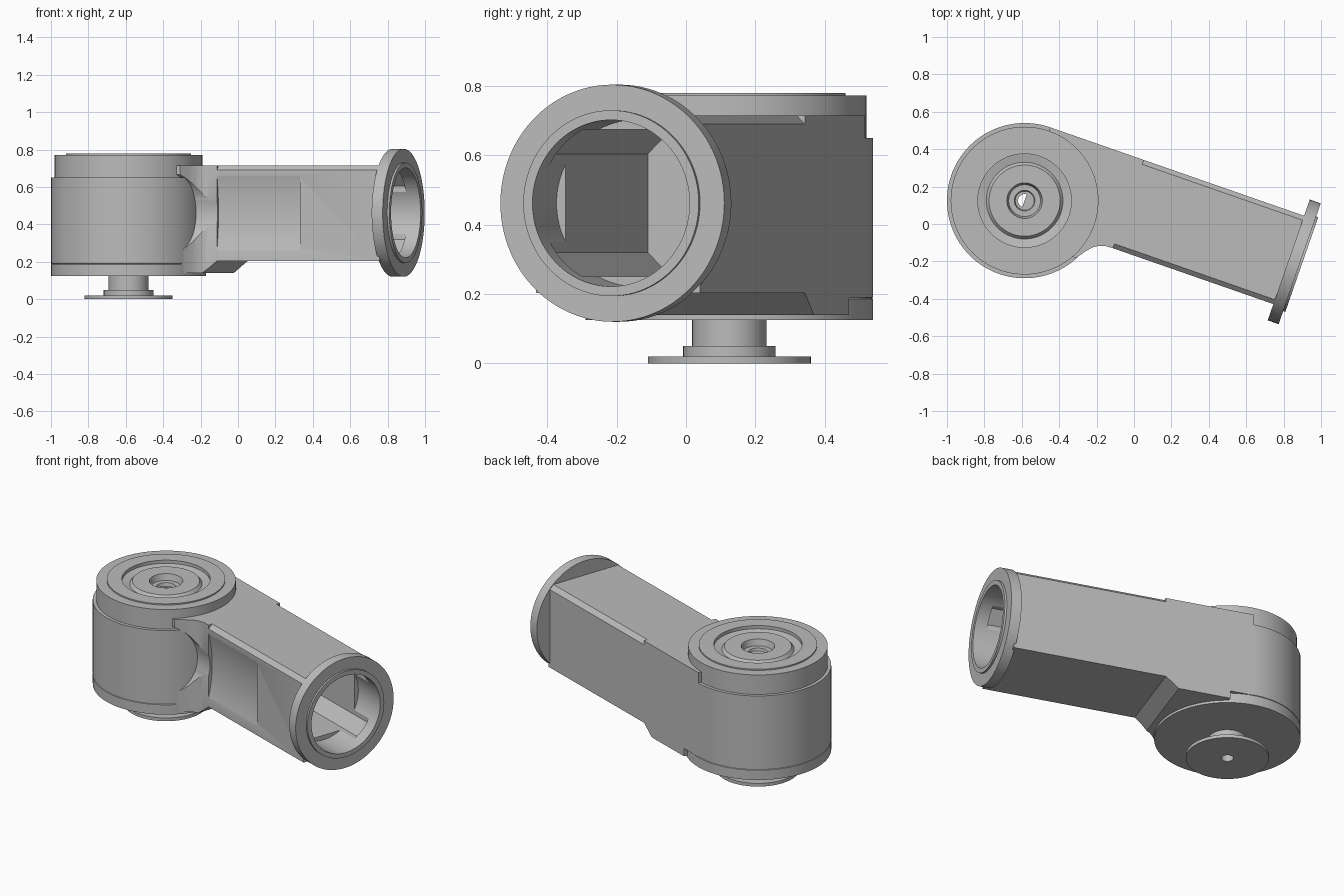
import bpy, bmesh, math
from mathutils import Matrix, Vector

if "Cube" in bpy.data.objects:
    bpy.data.objects.remove(bpy.data.objects["Cube"])

grey = bpy.data.materials.new("light grey")
grey.diffuse_color = (0.5, 0.5, 0.5, 1)
grey.use_nodes = True
grey.node_tree.nodes["Principled BSDF"].inputs["Base Color"].default_value = grey.diffuse_color

HUB = Matrix.Translation((-0.585, 0.125, 0))
ARM = HUB @ Matrix.Rotation(math.radians(-19.2), 4, 'Z')   # local x runs along the arm
AXIS_V, AXIS_Z = 0.165, 0.462                              # arm centre line
TUBE = ARM @ Matrix.Translation((0, AXIS_V, AXIS_Z)) @ Matrix.Rotation(math.pi / 2, 4, 'Y')


def make(name, bm, matrix):
    bmesh.ops.recalc_face_normals(bm, faces=bm.faces)
    bm.transform(matrix)
    me = bpy.data.meshes.new(name)
    bm.to_mesh(me)
    bm.free()
    me.materials.append(grey)
    ob = bpy.data.objects.new(name, me)
    bpy.context.collection.objects.link(ob)
    return ob


def prism(name, points, offset, matrix=ARM):
    """Extrude a flat outline of 3D points by an offset."""
    bm = bmesh.new()
    face = bm.faces.new([bm.verts.new(p) for p in points])
    ext = bmesh.ops.extrude_face_region(bm, geom=[face])
    bmesh.ops.translate(bm, vec=Vector(offset),
                        verts=[v for v in ext["geom"] if isinstance(v, bmesh.types.BMVert)])
    return make(name, bm, matrix)


def lathe(name, profile, matrix, n=96):
    """Revolve a closed (radius, height) loop about local z."""
    bm = bmesh.new()
    rings = []
    for r, z in profile:
        if r == 0:
            rings.append([bm.verts.new((0, 0, z))] * n)
        else:
            rings.append([bm.verts.new((r * math.cos(2 * math.pi * i / n),
                                        r * math.sin(2 * math.pi * i / n), z)) for i in range(n)])
    for a, b in zip(rings, rings[1:] + rings[:1]):
        for i in range(n):
            j = (i + 1) % n
            quad = list(dict.fromkeys((a[i], a[j], b[j], b[i])))
            if len(quad) > 2:
                bm.faces.new(quad)
    return make(name, bm, matrix)


def cylinder(name, r, v, z, u0, u1, n=96):
    """Solid cylinder parallel to the arm."""
    m = ARM @ Matrix.Translation((0, v, z)) @ Matrix.Rotation(math.pi / 2, 4, 'Y')
    return lathe(name, [(0, u0), (r, u0), (r, u1), (0, u1)], m, n)


def cut(ob, *cutters):
    for c in cutters:
        mod = ob.modifiers.new("cut", 'BOOLEAN')
        mod.operation, mod.solver, mod.object = 'DIFFERENCE', 'EXACT', c
    bpy.context.view_layer.update()
    ev = ob.evaluated_get(bpy.context.evaluated_depsgraph_get())
    me = bpy.data.meshes.new_from_object(ev)
    ob.modifiers.clear()
    ob.data = me
    for c in cutters:
        bpy.data.objects.remove(c)


# Hub: barrel, cap, dished top, bottom shaft and mounting disc
hub = lathe("hub", [
    (0.035, 0), (0.235, 0), (0.235, 0.02), (0.133, 0.02), (0.133, 0.05), (0.107, 0.05),
    (0.107, 0.125), (0.415, 0.125), (0.415, 0.186), (0.411, 0.188), (0.415, 0.19),
    (0.415, 0.65), (0.395, 0.65), (0.395, 0.772), (0.335, 0.772), (0.335, 0.78),
    (0.25, 0.78), (0.25, 0.76), (0.205, 0.75), (0.19, 0.768), (0.095, 0.768),
    (0.085, 0.73), (0.055, 0.73), (0.05, 0.71), (0.035, 0.71)], HUB)

# Neck: tangent web with a fillet on the front side
outline = [(0, 0.415), (0.53, 0.415), (0.53, -0.085), (0.49, -0.087), (0.455, -0.097),
           (0.425, -0.117), (0.4, -0.145), (0.38, -0.172), (0.36, -0.2), (0, -0.2)]
neck = prism("neck", [(u, v, 0.14) for u, v in outline], (0, 0, 0.575))
cut(neck,
    prism("wedge", [(0.45, -0.4, 0.139), (0.6, -0.4, 0.262), (0.6, -0.4, 0.1), (0.45, -0.4, 0.1)],
          (0, 1, 0)),
    prism("step", [(-0.1, 0.3, 0.1), (0.14, 0.3, 0.1), (0.14, 0.6, 0.1), (-0.1, 0.6, 0.1)],
          (0, 0, 0.088)),
    cylinder("notch", 0.23, -0.305, AXIS_Z, 0.2, 0.7))

# Arm: box tube with bevelled top edges, bore, inner cavity and shallow front hollow
lo, hi, b, top, base = -0.085, 0.415, 0.025, 0.715, 0.203
arm = prism("arm", [(0.53, lo, base), (0.53, hi, base), (0.53, hi, top - b),
                    (0.53, hi - b, top), (0.53, lo + b, top), (0.53, lo, top - b)], (0.92, 0, 0))
w, c = 0.212, 0.07
octagon = [(w, w - c), (w - c, w), (c - w, w), (-w, w - c),
           (-w, c - w), (c - w, -w), (w - c, -w), (w, c - w)]
cut(arm,
    prism("cavity", [(0.58, AXIS_V + p, AXIS_Z + q) for p, q in octagon], (1, 0, 0)),
    cylinder("bore", 0.24, AXIS_V, AXIS_Z, 1.3, 1.6),
    cylinder("hollow", 0.8, lo - 0.775, AXIS_Z, 0.5, 1.0, 256))

# End ring with raised inner lip
ring = lathe("end_ring", [(0.24, 1.438), (0.342, 1.438), (0.342, 1.5), (0.268, 1.5),
                          (0.268, 1.512), (0.24, 1.512)], TUBE)

# Smooth curved surfaces, keep edges sharp
for ob in (hub, neck, arm, ring):
    bpy.ops.object.select_all(action='DESELECT')
    ob.select_set(True)
    bpy.context.view_layer.objects.active = ob
    bpy.ops.object.shade_smooth_by_angle(angle=math.radians(25))
